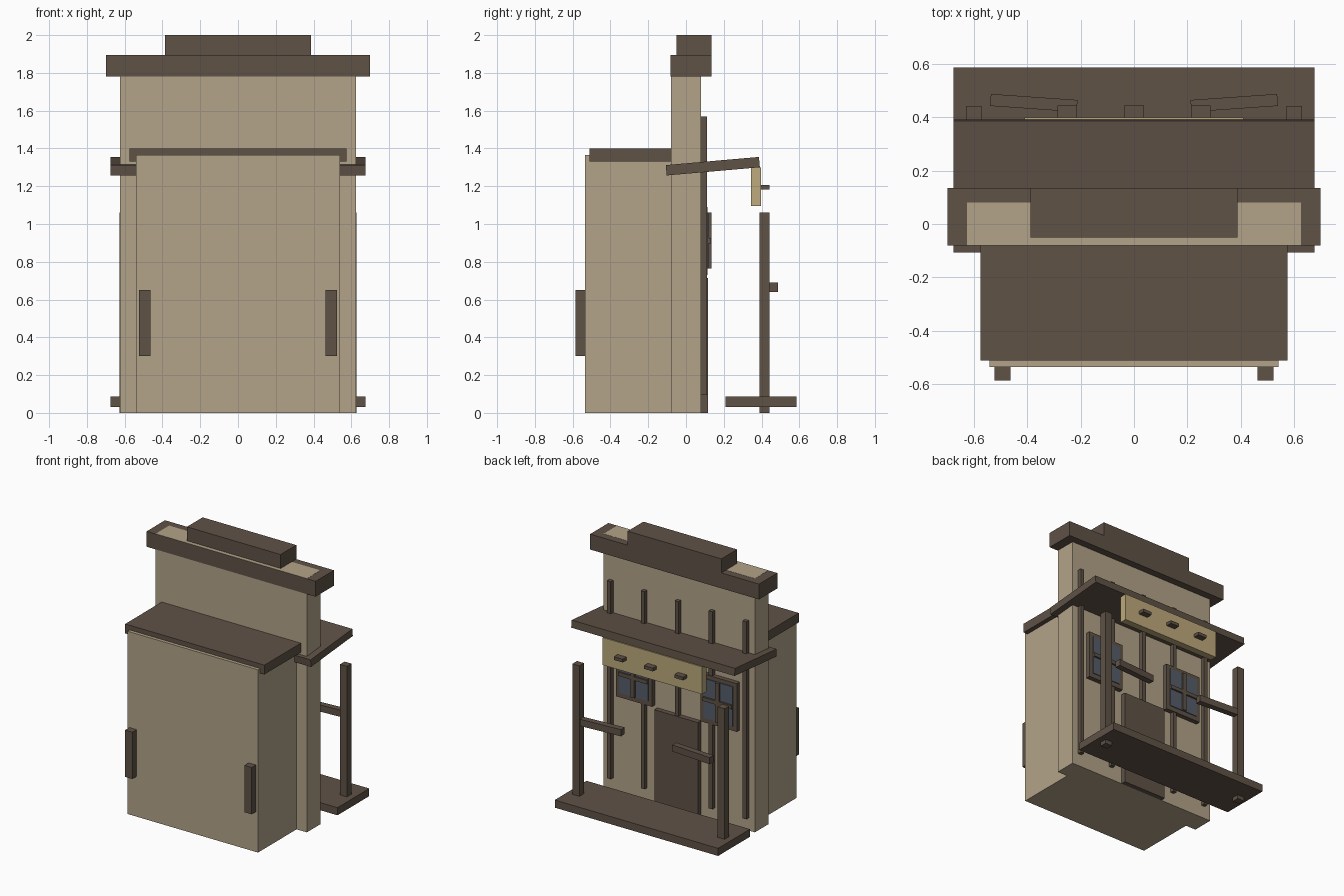
import bpy
import math

cube = bpy.data.objects.get("Cube")
if cube:
    bpy.data.objects.remove(cube, do_unlink=True)


def material(name, rgb):
    m = bpy.data.materials.new(name)
    m.use_nodes = True
    m.diffuse_color = (*rgb, 1)
    bsdf = next(n for n in m.node_tree.nodes if n.type == 'BSDF_PRINCIPLED')
    bsdf.inputs["Base Color"].default_value = (*rgb, 1)
    return m


plaster = material("tan_plaster", (0.45, 0.37, 0.25))
wood = material("dark_wood", (0.115, 0.085, 0.062))
board = material("yellow_board", (0.51, 0.40, 0.20))
glass = material("blue_glass", (0.09, 0.11, 0.145))


def box(name, mat, x, y, z, rotation=(0, 0, 0)):
    """Box spanning the given (low, high) ranges, turned about its centre."""
    spans = (x, y, z)
    bpy.ops.mesh.primitive_cube_add(size=1, location=[(a + b) / 2 for a, b in spans])
    ob = bpy.context.object
    ob.name = name
    ob.dimensions = [b - a for a, b in spans]
    ob.rotation_euler = rotation
    ob.data.materials.append(mat)
    return ob


def wide(half):
    return (-half, half)


def around(centre, width):
    return (centre - width / 2, centre + width / 2)


# Building body and its flat roof
box("building_body", plaster, wide(0.54), (-0.535, -0.08), (0, 1.365))
box("body_roof", wood, wide(0.575), (-0.51, -0.08), (1.33, 1.40))

# Tall facade with stepped cornice
box("facade", plaster, wide(0.625), (-0.08, 0.08), (0, 1.896))
box("cornice", wood, wide(0.698), (-0.081, 0.135), (1.78, 1.895))
box("cornice_crown", wood, wide(0.387), (-0.05, 0.135), (1.895, 2.0))

# Sloping awning and hanging sign
box("awning", wood, wide(0.675), around(0.142, 0.495), around(1.306, 0.055),
    (math.radians(5), 0, 0))
box("sign_board", board, wide(0.41), (0.345, 0.398), (1.095, 1.30))
for i in (-1, 0, 1):
    box("sign_peg", wood, around(0.25 * i, 0.073), (0.395, 0.443), (1.183, 1.207))

# Porch deck and door
box("porch_deck", wood, wide(0.675), (0.21, 0.585), (0.03, 0.087))
box("door", wood, wide(0.18), (0.08, 0.117), (0, 0.715))

# Facade battens
for i in range(-2, 3):
    box("batten", wood, around(0.28 * i, 0.03), (0.08, 0.11), (0.095, 1.57))

for side in (-1, 1):
    # Porch post and its slightly splayed rail
    box("porch_post", wood, around(0.6 * side, 0.057), (0.388, 0.442), (0, 1.062))
    box("porch_rail", wood, around(0.375 * side, 0.325), around(0.453, 0.045),
        (0.64, 0.69), (0, 0, math.radians(4 * side)))

    # Window with frame, pane and crossed bars
    x = 0.35 * side
    box("window_frame", wood, around(x, 0.30), (0.08, 0.115), (0.73, 1.09))
    box("window_pane", glass, around(x, 0.24), (0.113, 0.12), (0.765, 1.06))
    box("window_upright", wood, around(x, 0.03), (0.11, 0.134), (0.765, 1.06))
    box("window_crossbar", wood, around(x, 0.24), (0.11, 0.133), (0.897, 0.925))

    # Rear wall brace
    box("wall_brace", wood, around(0.493 * side, 0.06), (-0.585, -0.535), (0.30, 0.65))
